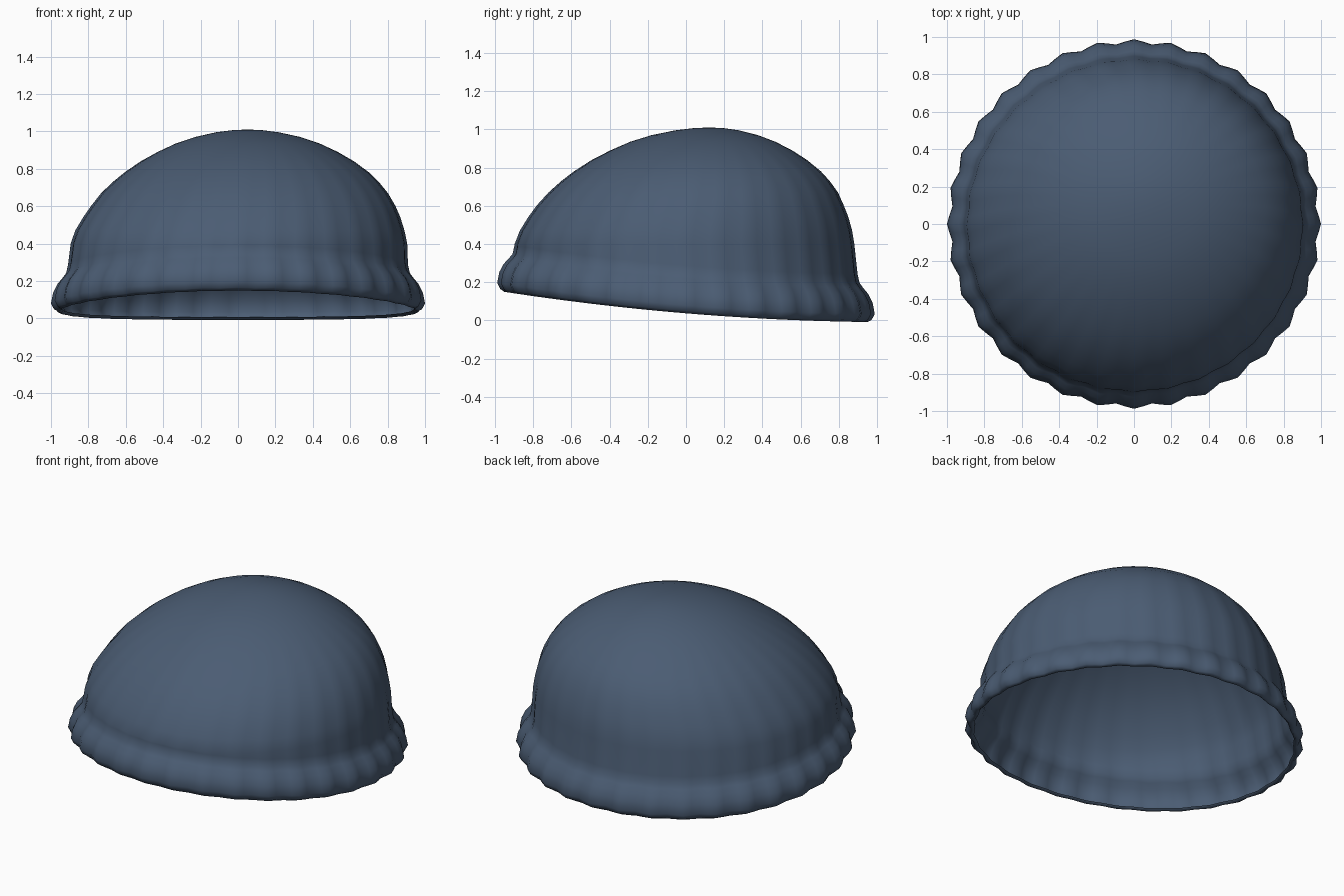
import bpy, bmesh, math

if "Cube" in bpy.data.objects:
    bpy.data.objects.remove(bpy.data.objects["Cube"], do_unlink=True)

SEGMENTS = 128
RIBS = 32

# One slate blue knit material
wool = bpy.data.materials.new("slate_blue_wool")
wool.use_nodes = True
COLOUR = (0.07, 0.108, 0.172, 1)
wool.diffuse_color = COLOUR
wool.node_tree.nodes["Principled BSDF"].inputs["Base Color"].default_value = COLOUR

# Rolled brim: height above the sloping hem, radius, rib depth
brim = [(0.015, 0.93, 0.004), (0.0, 0.945, 0.006), (0.012, 0.962, 0.01),
        (0.042, 0.976, 0.012), (0.10, 0.965, 0.012), (0.145, 0.945, 0.010),
        (0.18, 0.918, 0.008), (0.205, 0.902, 0.006), (0.25, 0.893, 0.005)]

# Crown: height, x centre, y centre, radius
crown = [(0.40, 0.005, -0.008, 0.885), (0.47, 0.01, 0.0, 0.866),
         (0.54, 0.02, 0.012, 0.835), (0.60, 0.028, 0.022, 0.802),
         (0.67, 0.035, 0.038, 0.755), (0.73, 0.042, 0.05, 0.70),
         (0.78, 0.047, 0.06, 0.645), (0.84, 0.05, 0.07, 0.562),
         (0.89, 0.052, 0.08, 0.475), (0.935, 0.052, 0.088, 0.38),
         (0.97, 0.052, 0.098, 0.277), (0.995, 0.05, 0.11, 0.165),
         (1.006, 0.05, 0.118, 0.08)]


def hem(y):
    """Height of the hem, which rises towards the forehead."""
    return 0.037 - 0.083 * y + 0.037 * y * y


def ring(bm, cx, cy, radius, rib, height):
    verts = []
    for i in range(SEGMENTS):
        a = math.tau * i / SEGMENTS
        r = radius + rib * math.cos(RIBS * a)
        y = cy + r * math.sin(a)
        verts.append(bm.verts.new((cx + 1.012 * r * math.cos(a), y, height(y))))
    return verts


# Rings from hem to crown
bm = bmesh.new()
rings = [ring(bm, 0, 0, r, rib, lambda y, d=d: hem(y) + d) for d, r, rib in brim]
for n, (z, cx, cy, r) in enumerate(crown):
    rib = 0.004 * max(0, 1 - n / 9)
    rings.append(ring(bm, cx, cy, r, rib, lambda y, z=z: z))

# Skin the rings and close the top
for low, high in zip(rings, rings[1:]):
    for i in range(SEGMENTS):
        j = (i + 1) % SEGMENTS
        bm.faces.new((low[i], low[j], high[j], high[i]))
tip = bm.verts.new((0.05, 0.12, 1.01))
for i in range(SEGMENTS):
    bm.faces.new((rings[-1][i], rings[-1][(i + 1) % SEGMENTS], tip))
for face in bm.faces:
    face.smooth = True

mesh = bpy.data.meshes.new("knit_cap")
bm.to_mesh(mesh)
bm.free()
mesh.materials.append(wool)
cap = bpy.data.objects.new("knit_cap", mesh)
bpy.context.collection.objects.link(cap)
